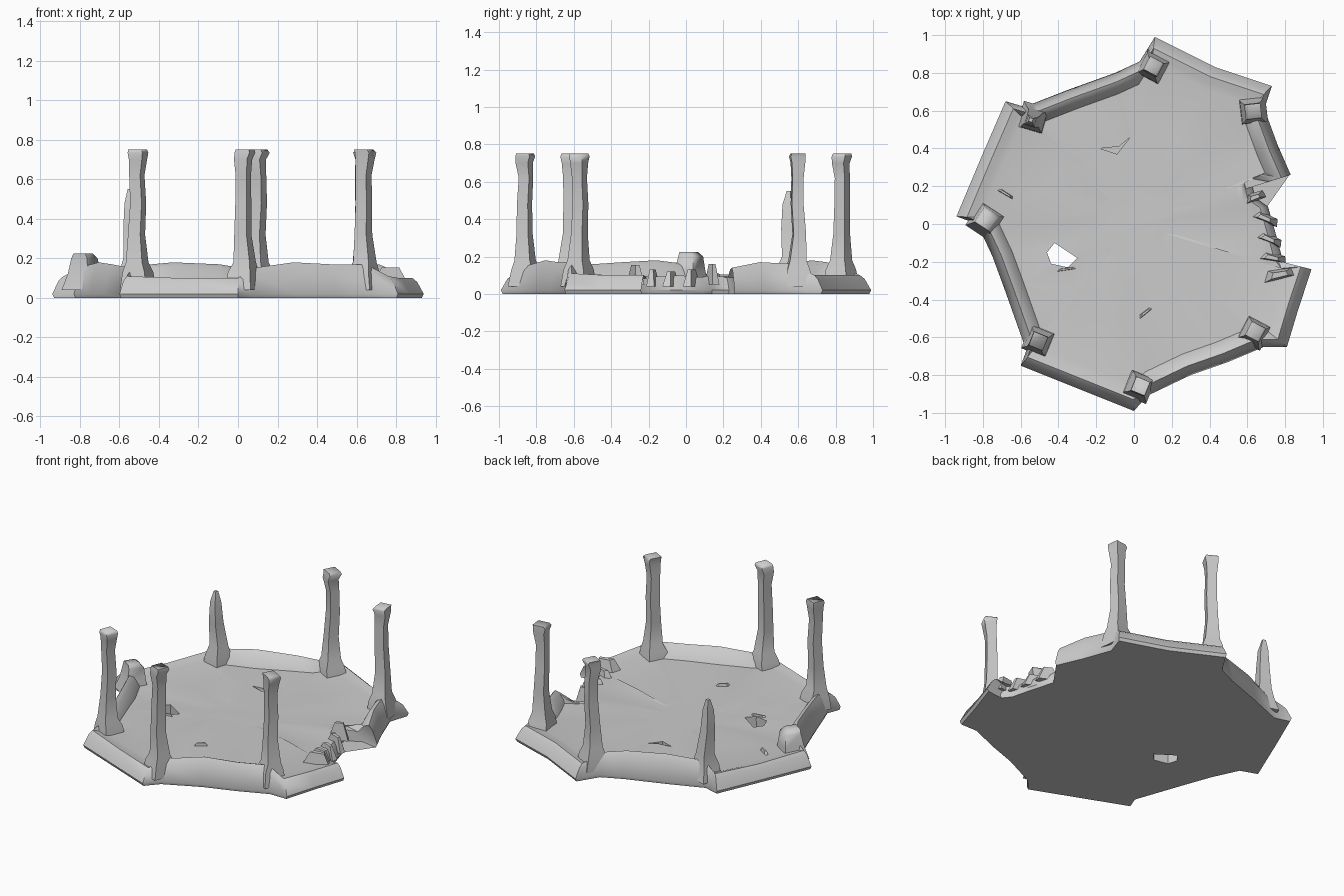
import bpy, bmesh, math, random
from mathutils import Vector

if "Cube" in bpy.data.objects:
    bpy.data.objects.remove(bpy.data.objects["Cube"])
random.seed(4)


def finish(name, bm, angle=50):
    bmesh.ops.recalc_face_normals(bm, faces=bm.faces)
    me = bpy.data.meshes.new(name)
    bm.to_mesh(me)
    bm.free()
    ob = bpy.data.objects.new(name, me)
    bpy.context.collection.objects.link(ob)
    bpy.ops.object.select_all(action='DESELECT')
    ob.select_set(True)
    bpy.context.view_layer.objects.active = ob
    if angle:
        bpy.ops.object.shade_smooth_by_angle(angle=math.radians(angle))
    return ob


def loft(name, rings, angle=50):
    # closed skin through rings of equal length
    bm = bmesh.new()
    vs = [[bm.verts.new(p) for p in r] for r in rings]
    n = len(rings[0])
    for a, b in zip(vs, vs[1:]):
        for i in range(n):
            bm.faces.new((a[i], a[(i + 1) % n], b[(i + 1) % n], b[i]))
    bm.faces.new(vs[0][::-1])
    bm.faces.new(vs[-1])
    bmesh.ops.triangulate(bm, faces=[f for f in bm.faces if len(f.verts) > 4])
    return finish(name, bm, angle)


# Ruined platform: outline x, y and crest height (walls alternate with open steps)
outline = [
    (0.11, 0.99, .10), (0.43, 0.83, .10), (0.73, 0.73, .10), (0.69, 0.61, .16),
    (0.76, 0.42, .17), (0.83, 0.26, .14), (0.72, 0.28, .11), (0.62, 0.23, .09),
    (0.64, 0.14, .10), (0.71, 0.09, .09), (0.75, -0.05, .10), (0.79, -0.20, .09),
    (0.83, -0.25, .10), (0.94, -0.24, .10), (0.87, -0.45, .10), (0.81, -0.65, .11),
    (0.69, -0.65, .17), (0.50, -0.73, .17), (0.30, -0.80, .18), (0.07, -0.91, .15),
    (0.0, -0.99, .10), (-0.30, -0.87, .10), (-0.60, -0.75, .11), (-0.57, -0.67, .15),
    (-0.68, -0.36, .17), (-0.75, -0.17, .18), (-0.83, 0.0, .16), (-0.94, 0.04, .11),
    (-0.81, 0.35, .10), (-0.68, 0.65, .11), (-0.58, 0.62, .16), (-0.35, 0.71, .18),
    (-0.10, 0.80, .17), (0.03, 0.86, .15)]


def ring(s, zf):
    return [(x * s, y * s, zf(h)) for x, y, h in outline]


def floor(h):
    return 0.088 + random.uniform(-.006, .006)


platform = loft("platform", [
    ring(.99, lambda h: 0.0), ring(1.0, lambda h: 0.02),
    ring(.965, lambda h: h * .8), ring(.94, lambda h: h),
    ring(.905, lambda h: max(.09, h * .92)), ring(.86, floor),
    ring(.55, floor), ring(.22, lambda h: .083)], 40)


def cut(pts, z0, z1):
    cutter = loft("cutter", [[(x, y, z) for x, y in pts] for z in (z0, z1)], 0)
    cutter.hide_render = True
    m = platform.modifiers.new("cut", 'BOOLEAN')
    m.operation = 'DIFFERENCE'
    m.object = cutter
    m.solver = 'EXACT'
    bpy.context.view_layer.objects.active = platform
    bpy.ops.object.modifier_apply(modifier=m.name)
    bpy.data.objects.remove(cutter)


# Hole through the floor and a shallow gouge
cut([(-.46, -.15), (-.42, -.10), (-.30, -.18), (-.35, -.23), (-.44, -.21)], -.1, .3)
cut([(-.18, .40), (-.09, .37), (-.02, .46), (-.08, .41)], .055, .3)


# Square columns with flared foot and chipped capital
def column(name, x, y, profile, turn, lean=(0, 0)):
    rings = []
    for z, r in profile:
        cx = x + lean[0] * z + random.uniform(-.006, .006)
        cy = y + lean[1] * z + random.uniform(-.006, .006)
        rings.append([(cx + r * math.cos(turn + k * math.pi / 2),
                       cy + r * math.sin(turn + k * math.pi / 2), z) for k in range(4)])
    return loft(name, rings, 75)


full = [(.04, .10), (.13, .085), (.18, .062), (.32, .047), (.48, .044),
        (.62, .042), (.70, .050), (.735, .057), (.75, .052)]
for i, (x, y, t) in enumerate([(.10, .83, .3), (.63, .60, .9), (.64, -.57, .3),
                               (.03, -.86, .4), (-.51, -.62, .4)]):
    column(f"column_{i + 1}", x, y, full, t)
column("broken_column", -.53, .56,
       [(.04, .10), (.13, .08), (.2, .055), (.35, .044), (.48, .034), (.55, .014)],
       .5, (-.04, -.02))
column("column_stump", -.78, .02,
       [(.04, .11), (.12, .085), (.20, .068), (.225, .05)], .2)


# Broken masonry along the collapsed side, at wall ends and on the floor
def rubble(name, x, y, length, width, top, turn, base=.05):
    c, s = math.cos(turn), math.sin(turn)
    rings = []
    for z, k in ((base, 1), (top, .45)):
        rings.append([(x + c * u * k - s * v * k, y + s * u * k + c * v * k, z)
                      for u, v in ((-length, -width), (length, -width * .3),
                                   (length * .8, width), (-length * .7, width * .8))])
    return loft(name, rings, 30)


for i, a in enumerate([(.64, .14, .06, .03, .16, .2, .05), (.69, .03, .08, .03, .13, -.5, .04),
                       (.71, -.08, .08, .03, .12, -.5, .04), (.73, -.18, .08, .03, .13, -.3, .04),
                       (.77, -.27, .10, .04, .155, .1, .05), (-.68, .16, .07, .015, .11, -.6, .05),
                       (.06, -.47, .06, .015, .105, .6, .06), (-.36, -.24, .08, .012, .10, .1, .06)]):
    rubble(f"rubble_{i + 1}", *a)
